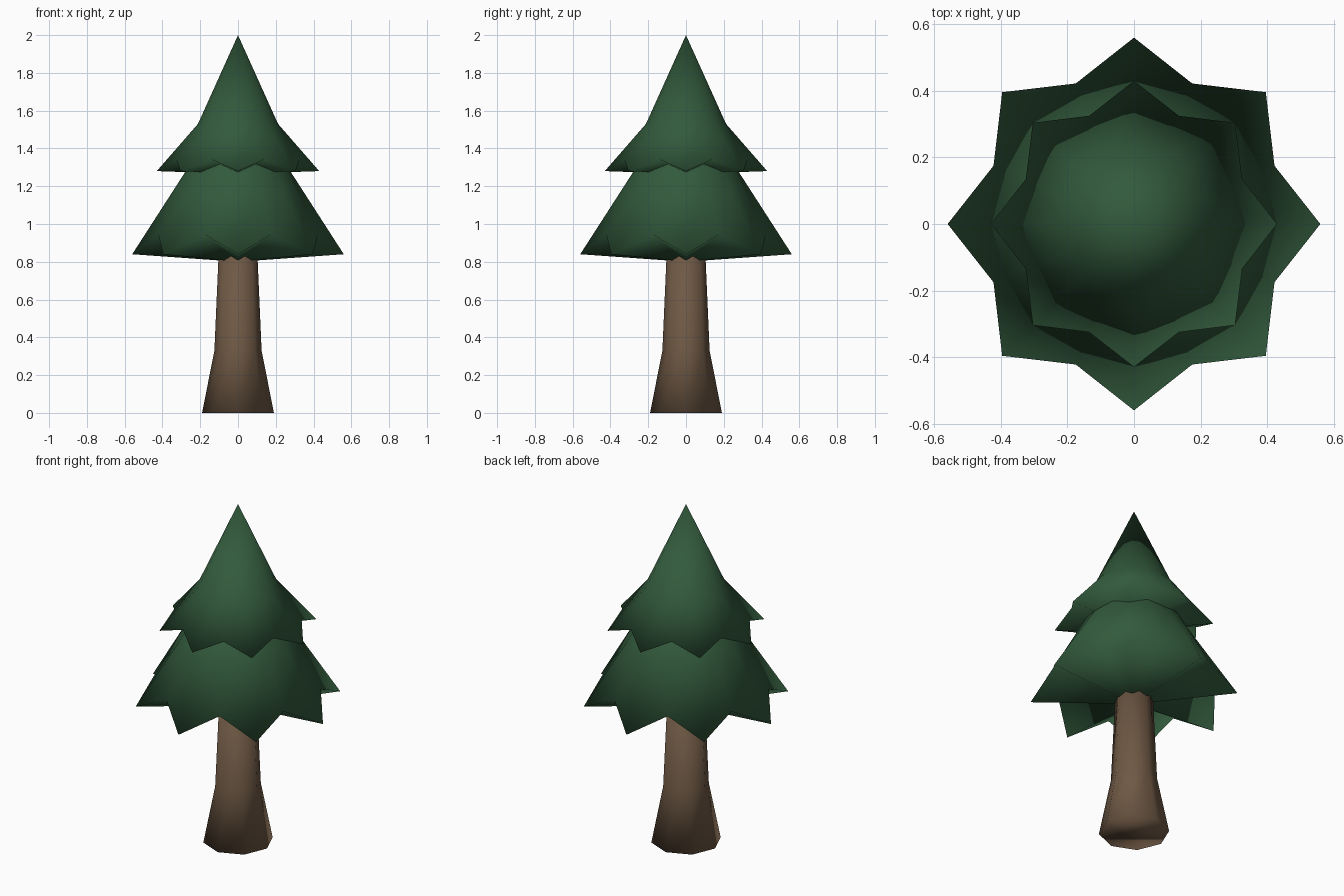
import bpy
import bmesh
from math import cos, sin, pi

cube = bpy.data.objects.get("Cube")
if cube:
    bpy.data.objects.remove(cube, do_unlink=True)


def make_material(name, rgb):
    mat = bpy.data.materials.new(name)
    mat.use_nodes = True
    mat.diffuse_color = (*rgb, 1)
    mat.node_tree.nodes["Principled BSDF"].inputs["Base Color"].default_value = (*rgb, 1)
    return mat


def ring(bm, count, points):
    """Closed ring of vertices alternating between the given (radius, z) points."""
    verts = []
    for i in range(count):
        r, z = points[i % len(points)]
        a = 2 * pi * i / count
        verts.append(bm.verts.new((r * cos(a), r * sin(a), z)))
    return verts


def bridge(bm, low, high):
    n = len(low)
    for i in range(n):
        j = (i + 1) % n
        bm.faces.new((low[i], low[j], high[j], high[i]))


def fan(bm, loop, z):
    centre = bm.verts.new((0, 0, z))
    for i in range(len(loop)):
        bm.faces.new((loop[i], loop[(i + 1) % len(loop)], centre))


def finish(bm, name, mat):
    bmesh.ops.recalc_face_normals(bm, faces=bm.faces)
    for f in bm.faces:
        f.smooth = True
    mesh = bpy.data.meshes.new(name)
    bm.to_mesh(mesh)
    bm.free()
    mesh.materials.append(mat)
    obj = bpy.data.objects.new(name, mesh)
    bpy.context.collection.objects.link(obj)
    return obj


def foliage_tier(name, tip, valley, shoulder, apex, base, mat):
    """Star-edged cone: pointed skirt, shoulder ring, apex and closed underside."""
    bm = bmesh.new()
    skirt = ring(bm, 16, [tip, valley])
    upper = ring(bm, 16, [shoulder])
    bridge(bm, skirt, upper)
    fan(bm, upper, apex)
    fan(bm, skirt, base)
    return finish(bm, name, mat)


needle_green = make_material("needle_green", (0.032, 0.102, 0.045))
bark_brown = make_material("bark_brown", (0.156, 0.098, 0.058))

# Trunk: flared octagonal column
bm = bmesh.new()
rings = [ring(bm, 8, [p]) for p in ((0.19, 0), (0.125, 0.33), (0.1, 0.9))]
for low, high in zip(rings, rings[1:]):
    bridge(bm, low, high)
bm.faces.new(rings[0])
bm.faces.new(rings[-1])
finish(bm, "trunk", bark_brown)

# Foliage: wide lower skirt and tall top cone
foliage_tier("lower_foliage", (0.56, 0.84), (0.457, 0.945), (0.27, 1.29), 1.6, 0.8, needle_green)
foliage_tier("upper_foliage", (0.43, 1.28), (0.352, 1.34), (0.212, 1.53), 2.0, 1.265, needle_green)
